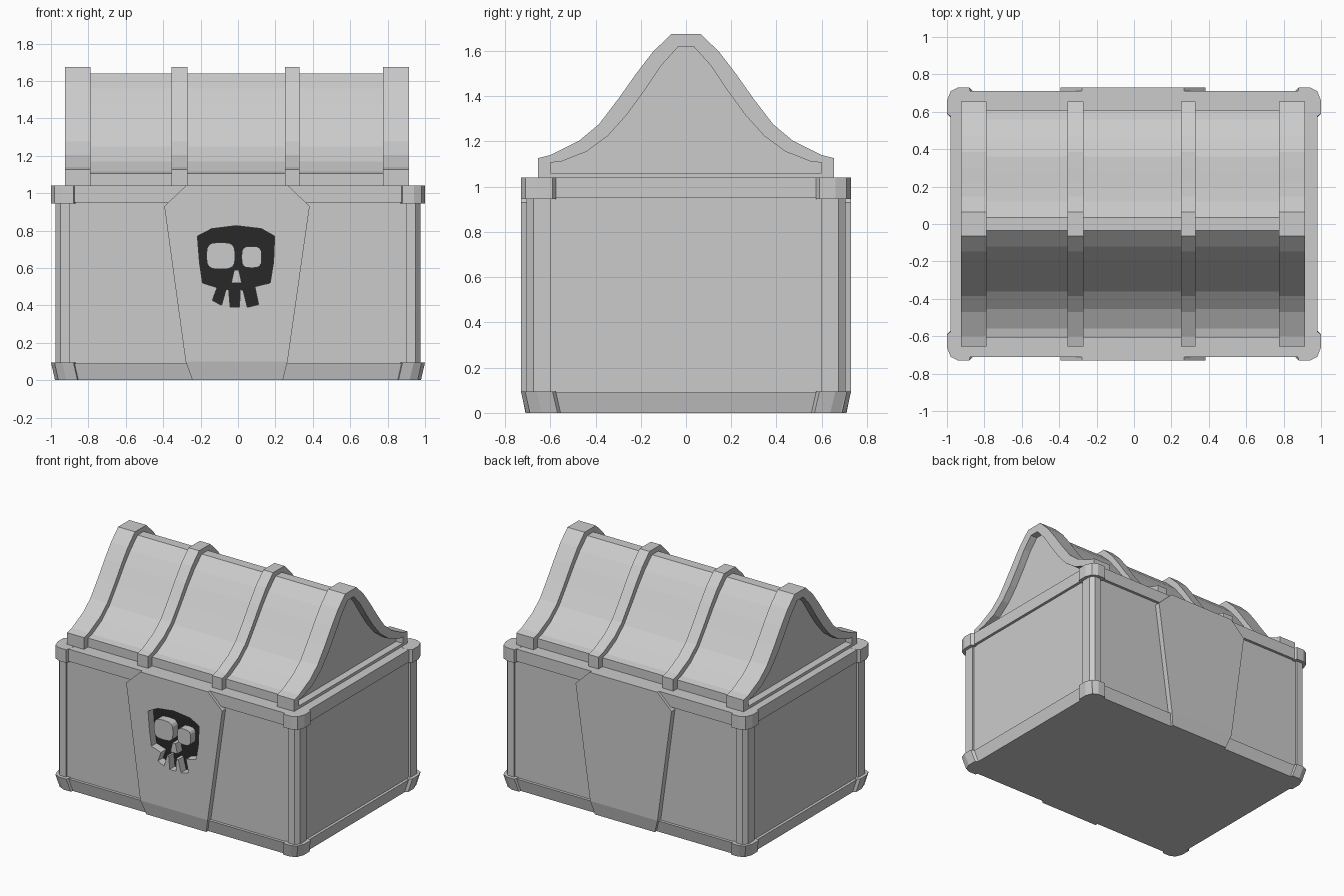
import bpy, bmesh, math

if "Cube" in bpy.data.objects:
    bpy.data.objects.remove(bpy.data.objects["Cube"])


def material(name, v):
    m = bpy.data.materials.new(name)
    m.diffuse_color = (v, v, v, 1)
    m.use_nodes = True
    m.node_tree.nodes["Principled BSDF"].inputs["Base Color"].default_value = m.diffuse_color
    return m


GREY = material("stone grey", 0.6)
DARK = material("near black", 0.022)


def solid(name, rings):
    """Loft matching closed rings of points and cap both ends."""
    bm = bmesh.new()
    rows = [[bm.verts.new(p) for p in r] for r in rings]
    n = len(rows[0])
    for a, b in zip(rows, rows[1:]):
        for i in range(n):
            j = (i + 1) % n
            bm.faces.new((a[i], a[j], b[j], b[i]))
    bm.faces.new(rows[0])
    bm.faces.new(rows[-1])
    bmesh.ops.recalc_face_normals(bm, faces=bm.faces)
    me = bpy.data.meshes.new(name)
    bm.to_mesh(me)
    bm.free()
    me.materials.append(GREY)
    ob = bpy.data.objects.new(name, me)
    bpy.context.collection.objects.link(ob)
    return ob


def rect(x, y, z):
    return [(-x, -y, z), (x, -y, z), (x, y, z), (-x, y, z)]


def front_prism(name, pts, y0, y1):
    return solid(name, [[(x, y, z) for x, z in pts] for y in (y0, y1)])


# Box body, upper rim and tapered base
body = solid("chest_body", [rect(.96, .69, .02), rect(.96, .69, 1.0)])
solid("upper_rim", [rect(.98, .71, .95), rect(.98, .71, 1.04)])
solid("base_rim", [rect(.96, .69, 0), rect(.98, .71, .09)])

# Corner posts with caps above and below
POST = [(.90, .60), (.90, .705), (.95, .705), (.975, .675), (.975, .60)]
CAP = [(.87, .575), (.87, .69), (.88, .73), (.94, .73), (.98, .71),
       (1, .66), (1, .59), (.98, .575)]
for sx, sx_name in ((-1, "left"), (1, "right")):
    for sy, sy_name in ((-1, "front"), (1, "back")):
        tag = f"_{sy_name}_{sx_name}"

        def ring(pts, z, inset=0):
            return [(sx * (x - inset), sy * (y - inset), z) for x, y in pts]

        solid("corner_post" + tag, [ring(POST, .05), ring(POST, 1.0)])
        solid("corner_top" + tag, [ring(CAP, .945), ring(CAP, 1.041)])
        solid("corner_foot" + tag, [ring(CAP, 0, .022), ring(CAP, .095)])

# Tapered shield plates on front and back: z, left, right, depth
PLATE = [(0, -.244, .24, .71), (.1, -.28, .265, .73),
         (.93, -.394, .383, .73), (1.04, -.278, .268, .73)]
plates = [solid(f"shield_plate_{n}",
                [[(l, s * .68, z), (l, s * d, z), (r, s * d, z), (r, s * .68, z)]
                 for z, l, r, d in PLATE])
          for s, n in ((-1, "front"), (1, "back"))]

# Engraved skull outline cut into the front, with a dark floor
FLOOR = -.67
SKULL = [(-.217, .77), (-.14, .81), (-.01, .826), (.125, .81), (.196, .77),
         (.19, .63), (.172, .52), (.09, .5), (.11, .405), (.05, .39),
         (.027, .48), (.012, .485), (.008, .39), (-.042, .39), (-.05, .485),
         (-.064, .485), (-.088, .4), (-.137, .427), (-.112, .495),
         (-.19, .52), (-.206, .63)]
cutter = front_prism("skull_cutter", SKULL, -.9, FLOOR)
cutter.hide_render = True
for ob in (body, plates[0]):
    mod = ob.modifiers.new("engrave", 'BOOLEAN')
    mod.operation = 'DIFFERENCE'
    mod.solver = 'EXACT'
    mod.object = cutter
    dg = bpy.context.evaluated_depsgraph_get()
    me = bpy.data.meshes.new_from_object(ob.evaluated_get(dg))
    ob.modifiers.clear()
    ob.data = me
    me.materials.clear()
    me.materials.append(GREY)
    me.materials.append(DARK)
    for f in me.polygons:
        f.material_index = int(f.normal.y < -.9 and abs(f.center.y - FLOOR) < .005)
bpy.data.objects.remove(cutter)


# Raised eyes and nose inside the engraving
def rounded(cx, cz, rx, rz, n=16):
    pts = []
    for i in range(n):
        c, s = math.cos(math.tau * i / n), math.sin(math.tau * i / n)
        pts.append((cx + rx * math.copysign(abs(c) ** .6, c),
                    cz + rz * math.copysign(abs(s) ** .6, s)))
    return pts


front_prism("skull_eye_left", rounded(-.092, .665, .077, .072), -.73, FLOOR + .01)
front_prism("skull_eye_right", rounded(.073, .658, .054, .058), -.73, FLOOR + .01)
front_prism("skull_nose", [(-.02, .59), (.004, .59), (.02, .52), (-.036, .52)],
            -.73, FLOOR + .01)

# Flared lid: half profiles (y, z) for bands, roof and the gable opening
BAND = [(.655, 1.04), (.655, 1.126), (.60, 1.14), (.47, 1.205), (.385, 1.276),
        (.30, 1.387), (.22, 1.5), (.147, 1.595), (.065, 1.675)]
ROOF = [(.608, 1.04), (.608, 1.105), (.56, 1.115), (.455, 1.17), (.36, 1.25),
        (.272, 1.365), (.19, 1.475), (.12, 1.56), (.035, 1.64)]
GABLE = [(.60, 1.06), (.60, 1.106), (.55, 1.112), (.44, 1.155), (.345, 1.225),
         (.26, 1.32), (.18, 1.43), (.11, 1.535), (.035, 1.618)]


def arch(half, x):
    return [(x, y, z) for y, z in half] + [(x, -y, z) for y, z in reversed(half)]


solid("lid_roof", [arch(ROOF, -.82), arch(ROOF, .81)])
for name, x0, x1 in (("left", -.355, -.269), ("right", .25, .33)):
    solid("lid_band_" + name, [arch(BAND, x0), arch(BAND, x1)])

# End bands with a recessed gable panel
for name, inner, outer, panel in (("left", -.788, -.925, -.87),
                                  ("right", .775, .914, .86)):
    solid("lid_end_" + name, [arch(BAND, inner), arch(BAND, outer),
                              arch(GABLE, outer), arch(GABLE, panel)])
